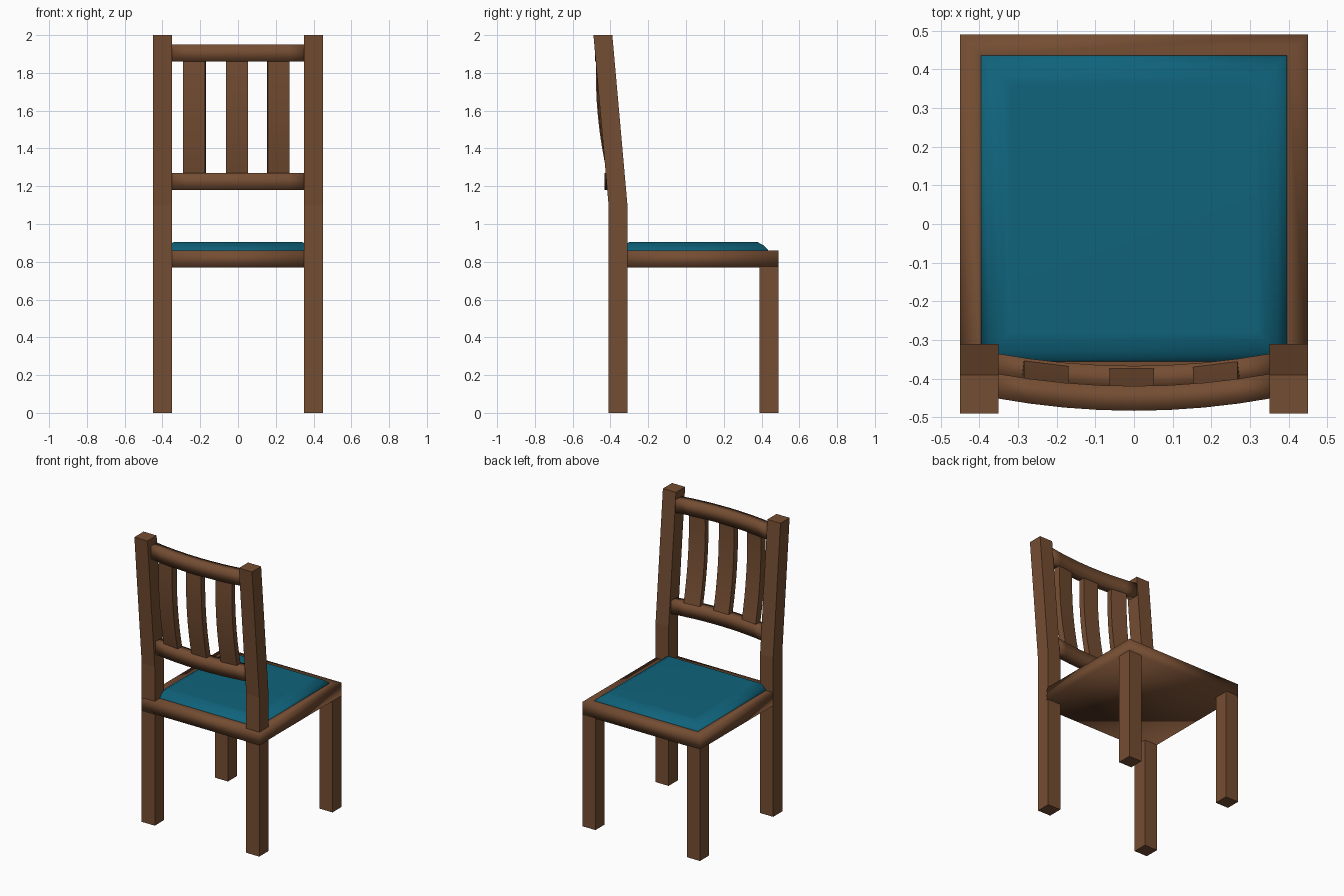
import bpy, bmesh, math

if "Cube" in bpy.data.objects:
    bpy.data.objects.remove(bpy.data.objects["Cube"])


def material(name, rgb):
    m = bpy.data.materials.new(name)
    m.diffuse_color = (*rgb, 1)
    m.use_nodes = True
    m.node_tree.nodes["Principled BSDF"].inputs["Base Color"].default_value = m.diffuse_color
    return m


wood = material("brown wood", (0.175, 0.074, 0.032))
fabric = material("teal fabric", (0.005, 0.125, 0.2))


def loft(name, rings, mat, smooth=None):
    """Skin a list of four-point rings; smooth is None, 'all' or an angle in degrees."""
    bm = bmesh.new()
    vs = [[bm.verts.new(p) for p in r] for r in rings]
    for a, b in zip(vs, vs[1:]):
        for i in range(4):
            j = (i + 1) % 4
            bm.faces.new((a[i], a[j], b[j], b[i]))
    bm.faces.new(vs[0][::-1])
    bm.faces.new(vs[-1])
    bmesh.ops.recalc_face_normals(bm, faces=bm.faces[:])
    for f in bm.faces:
        f.smooth = smooth == 'all'
    me = bpy.data.meshes.new(name)
    bm.to_mesh(me)
    bm.free()
    me.materials.append(mat)
    ob = bpy.data.objects.new(name, me)
    bpy.context.collection.objects.link(ob)
    if isinstance(smooth, (int, float)):
        bpy.ops.object.select_all(action='DESELECT')
        bpy.context.view_layer.objects.active = ob
        ob.select_set(True)
        bpy.ops.object.shade_smooth_by_angle(angle=math.radians(smooth))
    return ob


def ring(cx, cy, z, hx, hy, yaw=0.0):
    """Horizontal rectangle turned by yaw."""
    c, s = math.cos(yaw), math.sin(yaw)
    return [(cx + x * c - y * s, cy + x * s + y * c, z)
            for x, y in ((-hx, -hy), (hx, -hy), (hx, hy), (-hx, hy))]


# Legs: straight front ones, back ones that kink into leaning posts
for side, s in (("left", -1), ("right", 1)):
    loft("front_leg_" + side,
         [ring(s * 0.4, 0.44, z, 0.05, 0.05) for z in (0, 0.775)], wood)
    loft("back_post_" + side,
         [ring(s * 0.4, y, z, 0.05, 0.05)
          for y, z in ((-0.36, 0), (-0.36, 1.1), (-0.44, 2))], wood)

# Seat frame with a flat rim around the cushion
loft("seat_frame", [ring(0, 0.04, z, h, h)
                    for h, z in ((0.45, 0.77), (0.45, 0.86), (0.397, 0.86))], wood, 'all')

# Padded cushion with a rounded edge
loft("cushion", [ring(0, 0.04, z, h, h)
                 for h, z in ((0.397, 0.855), (0.393, 0.866), (0.37, 0.887),
                              (0.34, 0.904), (0.32, 0.905))], fabric, 'all')


# Bowed back rails
def rail(name, y_end, z0, z1):
    rings = []
    for i in range(9):
        x = -0.36 + 0.09 * i
        y = y_end - 0.033 * (1 - (x / 0.36) ** 2)
        rings.append([(x, y + dy, z) for dy, z in
                      ((-0.032, z0), (0.032, z0), (0.032, z1), (-0.032, z1))])
    loft(name, rings, wood, 'all')


rail("lower_back_rail", -0.366, 1.18, 1.27)
rail("upper_back_rail", -0.418, 1.86, 1.95)

# Curved slats, turned to follow the bow of the rails
for name, x, yaw in (("left", -0.23, -7), ("middle", -0.006, 0), ("right", 0.213, 7)):
    y_off = 0.033 * (x / 0.36) ** 2
    rings = []
    for i in range(9):
        t = i / 8
        y = -0.394 - 0.06 * t - 0.02 * 4 * t * (1 - t) + y_off
        rings.append(ring(x, y, 1.26 + 0.61 * t, 0.058, 0.022, math.radians(yaw)))
    loft("back_slat_" + name, rings, wood, 30)
